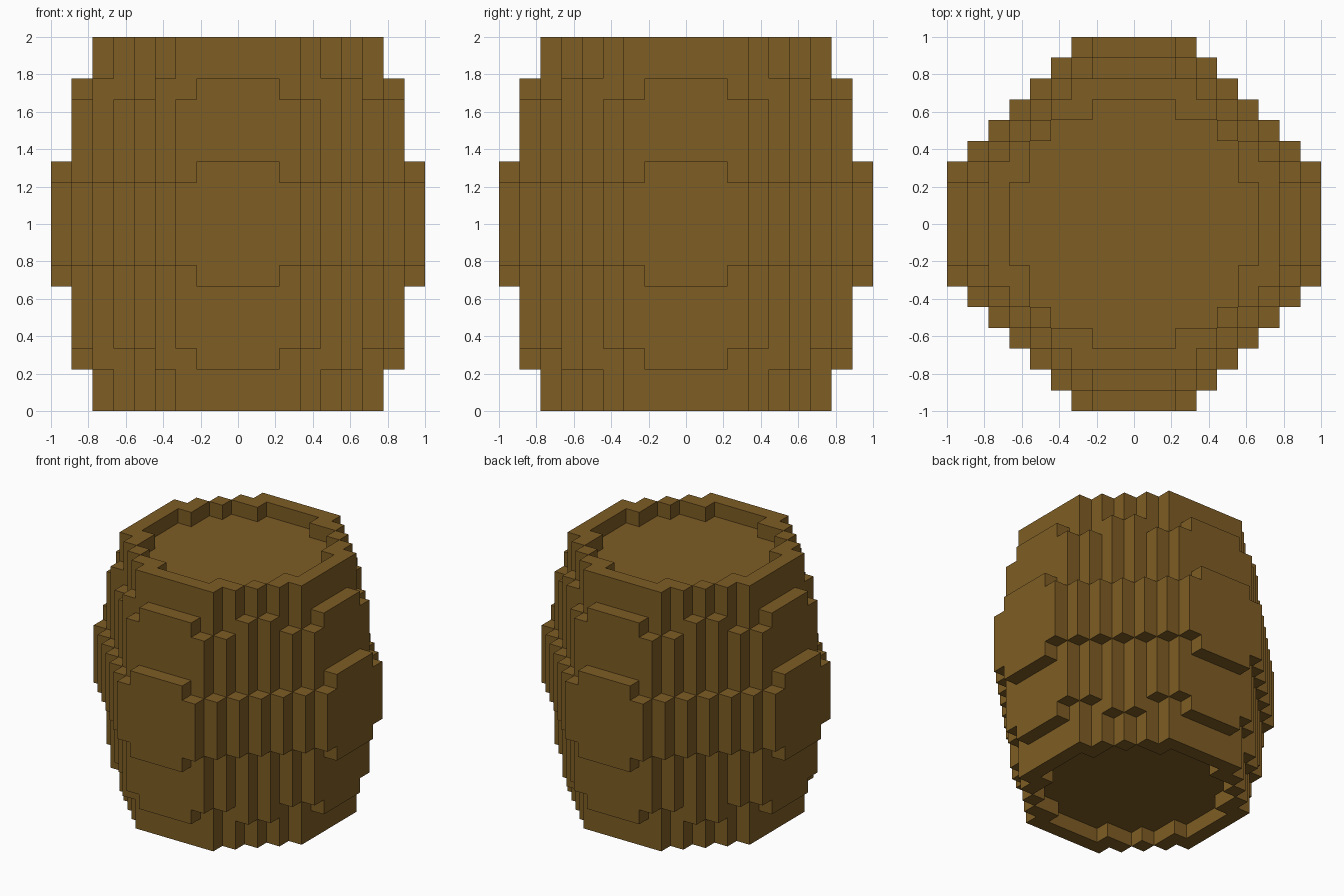
import bpy
import bmesh
import math
from mathutils import Vector

HALF = 9               # half the barrel in blocks
UNIT = 1 / HALF        # size of one block
LAYERS = 2 * HALF

if "Cube" in bpy.data.objects:
    bpy.data.objects.remove(bpy.data.objects["Cube"], do_unlink=True)


def make_material(name, colour):
    mat = bpy.data.materials.new(name)
    mat.use_nodes = True
    mat.diffuse_color = colour
    mat.node_tree.nodes["Principled BSDF"].inputs["Base Color"].default_value = colour
    return mat


def disc(i, j, radius):
    """Stepped round cross-section of the given radius in blocks."""
    return max(i, j) < radius and i + j <= radius + 1


def side_panel(i, j, radius):
    """Narrow raised panel in the middle of each of the four sides."""
    return max(i, j) == radius - 1 and min(i, j) < 2


def end_recess(i, j):
    """Sunken lid inside the rim."""
    if max(i, j) == 5:
        return min(i, j) < 2
    return max(i, j) < 5 and i + j <= 7


def corner_staves(x, y, i, j):
    """Staves on the corners that reach one block further up and down."""
    reach = (3, 6) if x < 0 and y < 0 else (4, 5)
    return (min(i, j), max(i, j)) == reach


def filled(x, y, z):
    if not 0 <= z < LAYERS:
        return False
    i = x if x >= 0 else -x - 1
    j = y if y >= 0 else -y - 1
    level = min(z, LAYERS - 1 - z)      # the barrel is the same upside down
    if level == 0:                      # rim
        return disc(i, j, 7) and not end_recess(i, j)
    if level == 1:                      # closed end
        return disc(i, j, 7)
    if level == 2:                      # first bulge
        return disc(i, j, 7) or side_panel(i, j, 8) or corner_staves(x, y, i, j)
    if level < 6:
        return disc(i, j, 8)
    if level == 6:                      # second bulge
        return disc(i, j, 8) or side_panel(i, j, 9)
    return disc(i, j, 9)                # widest band


def build_barrel():
    bm = bmesh.new()
    axes = [Vector(v) for v in ((1, 0, 0), (0, 1, 0), (0, 0, 1))]
    for z in range(LAYERS):
        for x in range(-HALF, HALF):
            for y in range(-HALF, HALF):
                if not filled(x, y, z):
                    continue
                centre = Vector((x + 0.5, y + 0.5, z + 0.5))
                for k in range(3):
                    for sign in (-1, 1):
                        n = axes[k] * sign
                        if filled(x + int(n.x), y + int(n.y), z + int(n.z)):
                            continue
                        # outward square on the exposed side of the block
                        u = axes[(k + 1) % 3] / 2
                        v = axes[(k + 2) % 3] / 2 * sign
                        mid = centre + n / 2
                        bm.faces.new([bm.verts.new(p * UNIT) for p in
                                      (mid - u - v, mid + u - v, mid + u + v, mid - u + v)])
    bmesh.ops.remove_doubles(bm, verts=bm.verts, dist=UNIT / 100)
    # merge flat areas into large clean faces
    bmesh.ops.dissolve_limit(bm, angle_limit=math.radians(1),
                             verts=bm.verts, edges=bm.edges)
    mesh = bpy.data.meshes.new("barrel")
    bm.to_mesh(mesh)
    bm.free()
    return mesh


barrel = bpy.data.objects.new("barrel", build_barrel())
barrel.data.materials.append(make_material("brown wood", (0.21, 0.11, 0.018, 1)))
bpy.context.collection.objects.link(barrel)
